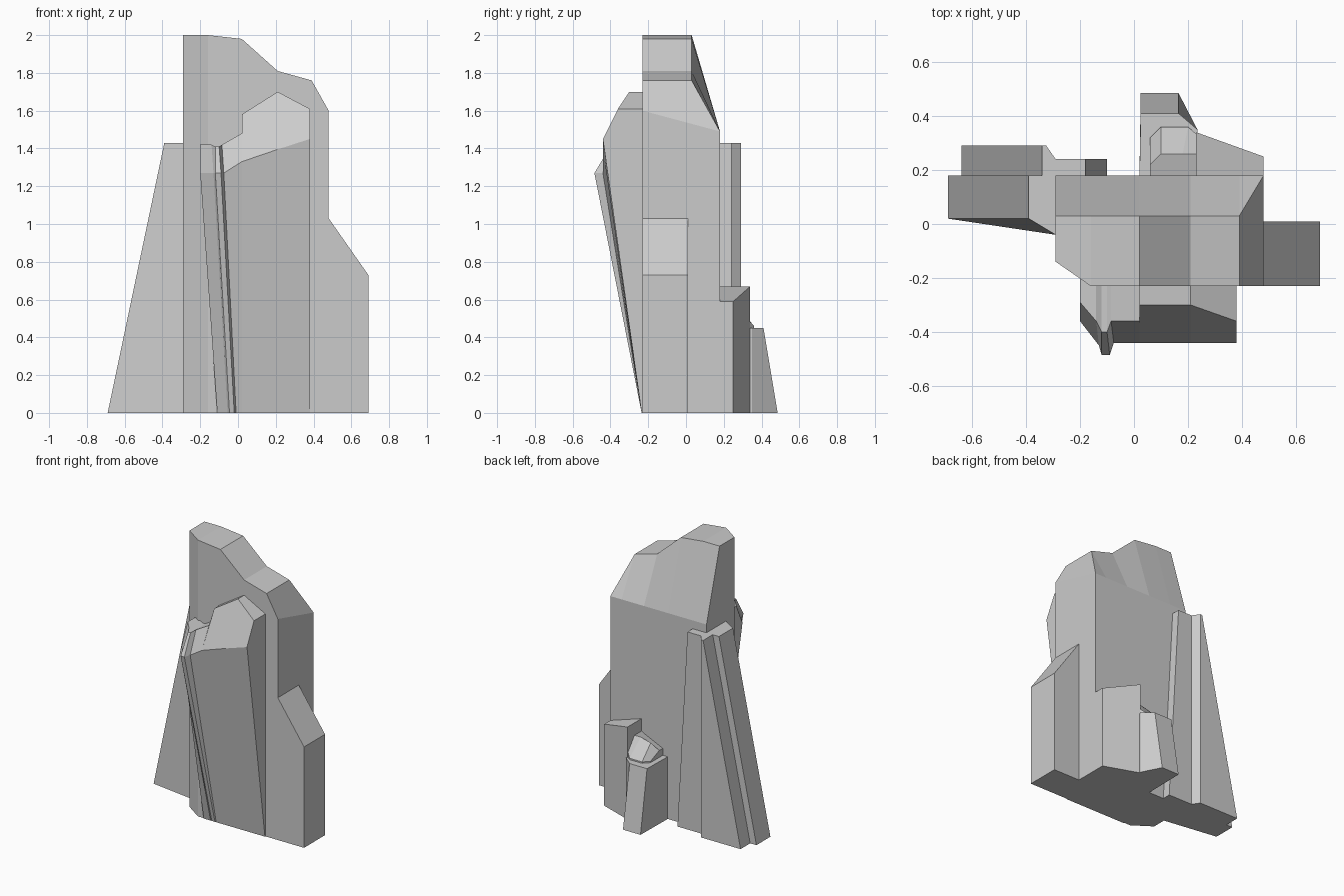
import bpy, bmesh


def loft(name, sections):
    """Bridge equal-sized closed sections and cap both ends."""
    bm = bmesh.new()
    rings = [[bm.verts.new(p) for p in s] for s in sections]
    n = len(rings[0])
    for a, b in zip(rings, rings[1:]):
        for i in range(n):
            j = (i + 1) % n
            bm.faces.new((a[i], a[j], b[j], b[i]))
    bm.faces.new(rings[0][::-1])
    bm.faces.new(rings[-1])
    bmesh.ops.remove_doubles(bm, verts=bm.verts, dist=0.0005)
    bmesh.ops.recalc_face_normals(bm, faces=bm.faces)
    me = bpy.data.meshes.new(name)
    bm.to_mesh(me)
    bm.free()
    ob = bpy.data.objects.new(name, me)
    bpy.context.collection.objects.link(ob)
    return ob


def rise(name, low, high, z):
    """Loft a ground outline up to an outline at height z."""
    return loft(name, [[(x, y, 0) for x, y in low], [(x, y, z) for x, y in high]])


# Main cliff: stepped skyline, back sloped off above z = 1.49
skyline = [(-0.29, -0.14, 2.0, 0.03), (-0.16, -0.23, 2.0, 0.03), (0.02, -0.23, 1.98, 0.03),
           (0.21, -0.23, 1.81, 0.03), (0.39, -0.23, 1.76, 0.03), (0.48, -0.23, 1.60, 0.18)]
loft("main_cliff", [[(x, yf, 0), (x, yf, z), (x, yb, z if yb < 0.1 else 1.49),
                     (x, 0.18, 1.49), (x, 0.18, 0)] for x, yf, z, yb in skyline])

# Right shoulder with sloping top
loft("right_shoulder", [[(x, -0.23, 0), (x, -0.23, z), (x, 0.01, z), (x, 0.01, 0)]
                        for x, z in [(0.44, 1.03), (0.48, 1.03), (0.69, 0.73)]])

# Left leaning buttress and the stepped slab behind it
rise("left_buttress",
     [(-0.69, 0.02), (-0.29, -0.04), (-0.25, -0.04), (-0.25, 0.18), (-0.69, 0.18)],
     [(-0.39, 0.02), (-0.29, -0.04), (-0.25, -0.04), (-0.25, 0.18), (-0.39, 0.18)], 1.43)
rise("back_left_slab",
     [(-0.64, 0.17), (-0.10, 0.17), (-0.10, 0.24), (-0.29, 0.24), (-0.325, 0.29), (-0.64, 0.29)],
     [(-0.34, 0.17), (-0.18, 0.17), (-0.18, 0.24), (-0.29, 0.24), (-0.325, 0.29), (-0.34, 0.29)], 1.43)

# Front overhanging slab with narrow rib: base x, brow point, top point
columns = [(-0.11, (-0.20, -0.36, 1.27), (-0.20, -0.29, 1.42)),
           (-0.055, (-0.13, -0.45, 1.27), (-0.14, -0.36, 1.42)),
           (-0.045, (-0.12, -0.485, 1.27), (-0.12, -0.40, 1.41)),
           (-0.02, (-0.09, -0.485, 1.27), (-0.10, -0.40, 1.41)),
           (-0.01, (-0.075, -0.44, 1.27), (-0.085, -0.36, 1.42)),
           (0.02, (0.02, -0.44, 1.33), (0.02, -0.36, 1.48)),
           (0.02, (0.02, -0.44, 1.33), (0.02, -0.30, 1.58)),
           (0.21, (0.21, -0.44, 1.395), (0.21, -0.30, 1.70)),
           (0.38, (0.38, -0.44, 1.45), (0.38, -0.36, 1.61))]
loft("front_slab", [[(bx, -0.235, 0), m, t, (t[0], -0.19, t[2]), (bx, -0.19, 0)]
                    for bx, m, t in columns])

# Back low block with angled face
loft("back_block", [[(x, 0.17, 0), (x, 0.17, z), (x, y, z), (x, y, 0)]
                    for x, y, z in [(0.23, 0.34, 0.67), (0.48, 0.25, 0.59)]])

# Back foot block and the boulder on it
rise("back_foot",
     [(0.02, 0.17), (0.24, 0.17), (0.235, 0.35), (0.165, 0.485), (0.025, 0.485)],
     [(0.02, 0.17), (0.24, 0.17), (0.235, 0.35), (0.165, 0.41), (0.025, 0.41)], 0.45)
loft("back_boulder", [
    [(0.06, 0.17, 0.40), (0.06, 0.32, 0.40), (0.10, 0.36, 0.40), (0.20, 0.36, 0.40), (0.235, 0.33, 0.40), (0.235, 0.17, 0.40)],
    [(0.06, 0.17, 0.49), (0.06, 0.32, 0.46), (0.10, 0.36, 0.46), (0.20, 0.36, 0.46), (0.235, 0.33, 0.49), (0.235, 0.17, 0.57)],
    [(0.06, 0.17, 0.50), (0.06, 0.22, 0.50), (0.10, 0.26, 0.56), (0.18, 0.26, 0.58), (0.235, 0.26, 0.58), (0.235, 0.17, 0.58)]])
